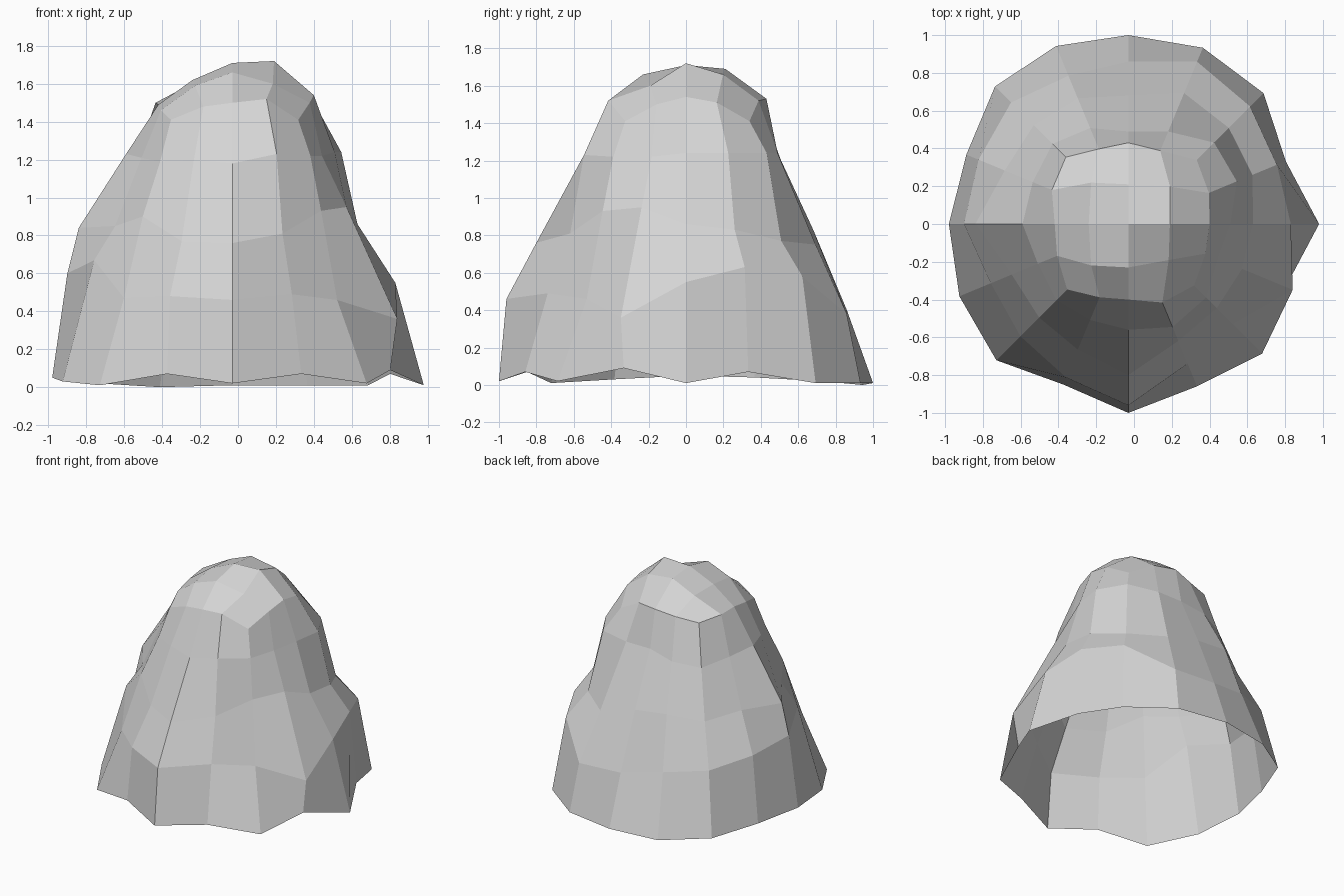
import bpy
import bmesh
from math import cos, sin, tau

SIDES = 16
CM = 0.01

if "Cube" in bpy.data.objects:
    bpy.data.objects.remove(bpy.data.objects["Cube"], do_unlink=True)


def make_material(name, colour):
    """One flat, matte colour for the viewport and for rendering."""
    material = bpy.data.materials.new(name)
    material.use_nodes = True
    material.diffuse_color = colour
    shader = material.node_tree.nodes["Principled BSDF"]
    shader.inputs["Base Color"].default_value = colour
    shader.inputs["Roughness"].default_value = 0.9
    return material


def make_ring(mesh, radii, heights):
    """A ragged loop of vertices, counter-clockwise from +x, in centimetres."""
    ring = []
    for index, (radius, height) in enumerate(zip(radii, heights)):
        angle = tau * index / len(radii)
        lean = -3 * abs(sin(angle)) ** 4
        position = (radius * cos(angle) + lean, radius * sin(angle), height)
        ring.append(mesh.verts.new([value * CM for value in position]))
    return ring


def bridge_rings(mesh, lower, upper):
    """Join two loops of equal length with a band of quads."""
    for index in range(len(lower)):
        following = (index + 1) % len(lower)
        mesh.faces.new((lower[index], lower[following],
                        upper[following], upper[index]))


def close_crown(mesh, border, inner, centre):
    """Fill the top with a four by four grid of quads."""
    for corner in range(1, len(inner), 2):
        before, after = inner[corner - 1], inner[(corner + 1) % len(inner)]
        middle = inner[corner]
        edge = [border[(2 * corner + step) % SIDES] for step in range(-2, 3)]
        mesh.faces.new((before, edge[0], edge[1], middle))
        mesh.faces.new((middle, edge[1], edge[2], edge[3]))
        mesh.faces.new((middle, edge[3], edge[4], after))
        mesh.faces.new((centre, before, middle, after))


rock = bmesh.new()

# Uneven open foot
foot = make_ring(
    rock,
    [98, 87, 98, 101, 100, 102, 103, 96, 98, 100, 102, 92, 100, 93, 97, 87],
    [1, 7, 1, 1, 1, 0, 2, 4, 5, 3, 1, 7, 2, 7, 2, 9])

# Flared skirt
skirt = make_ring(
    rock,
    [83, 82, 88, 93, 86, 85, 91, 89, 90, 82, 84, 88, 96, 80, 75, 91],
    [55, 63, 58, 38, 40, 46, 50, 55, 60, 67, 47, 48, 46, 49, 46, 36])

# Waist
waist = make_ring(
    rock,
    [63, 68, 72, 75, 68, 72, 74, 74, 84, 70, 70, 72, 80, 67, 63, 62],
    [86, 83, 77, 75, 83, 86, 81, 85, 84, 85, 90, 77, 76, 81, 93, 95])

# Shoulder
shoulder = make_ring(
    rock,
    [51, 59, 61, 53, 49, 55, 60, 58, 59, 55, 57, 55, 56, 59, 55, 48],
    [124, 124, 124, 124, 124, 120, 117, 121, 123, 121, 119, 120, 118, 123,
     122, 122])

# Rim of the crown
rim = make_ring(
    rock,
    [40, 43, 48, 42, 43, 43, 50, 47, 42, 44, 49, 42, 40, 45, 46, 41],
    [154, 151, 141, 152, 153, 150, 148, 150, 149, 146, 141, 148, 150, 152,
     141, 150])

# Crown and peak
crown = make_ring(
    rock,
    [19, 28, 21, 31, 24, 31, 23, 27],
    [172, 166, 169, 161, 162, 159, 166, 160])
peak = rock.verts.new((-0.03, 0, 1.71))

bands = [foot, skirt, waist, shoulder, rim]
for lower, upper in zip(bands, bands[1:]):
    bridge_rings(rock, lower, upper)
close_crown(rock, rim, crown, peak)

rock.normal_update()
rock_data = bpy.data.meshes.new("rock_shell")
rock.to_mesh(rock_data)
rock.free()

# Flat faceted stone
rock_data.materials.append(make_material("stone_grey", (0.66, 0.66, 0.66, 1)))
rock_object = bpy.data.objects.new("rock_shell", rock_data)
bpy.context.collection.objects.link(rock_object)
